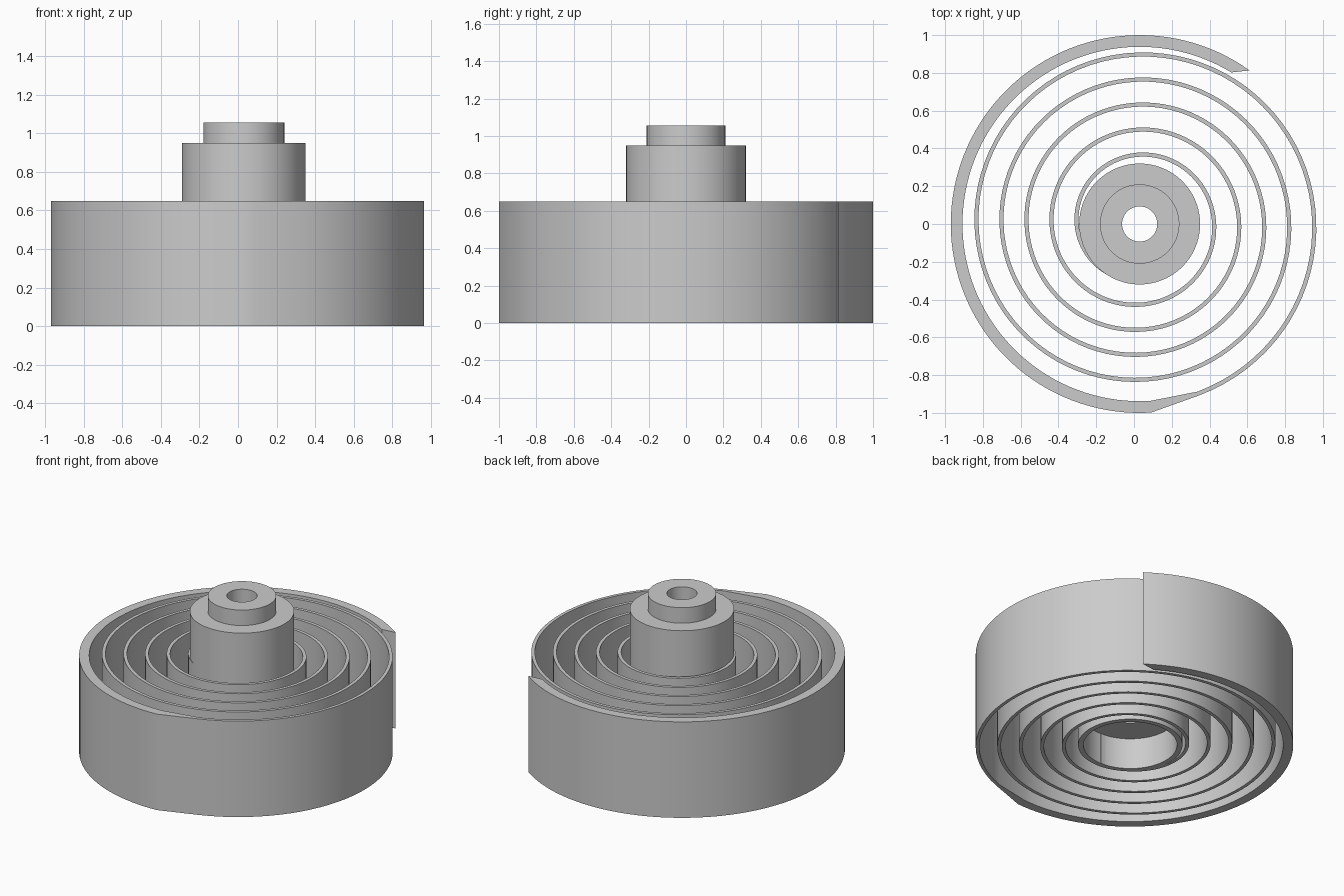
import bpy, bmesh, math

cube = bpy.data.objects.get("Cube")
if cube:
    bpy.data.objects.remove(cube)

HUB_X = 0.03
SPRING_HEIGHT = 0.65

grey = bpy.data.materials.new("plain grey")
grey.use_nodes = True
grey.diffuse_color = (0.6, 0.6, 0.6, 1)
grey.node_tree.nodes["Principled BSDF"].inputs["Base Color"].default_value = grey.diffuse_color


def finish(bm, name):
    """Turn a bmesh into a smooth-shaded object with sharp edges kept."""
    bmesh.ops.recalc_face_normals(bm, faces=bm.faces)
    mesh = bpy.data.meshes.new(name)
    bm.to_mesh(mesh)
    bm.free()
    mesh.materials.append(grey)
    obj = bpy.data.objects.new(name, mesh)
    bpy.context.collection.objects.link(obj)
    bpy.ops.object.select_all(action="DESELECT")
    obj.select_set(True)
    bpy.context.view_layer.objects.active = obj
    bpy.ops.object.shade_smooth_by_angle(angle=math.radians(30))
    return obj


def lathe(name, profile, x, steps=96):
    """Revolve a closed (radius, height) profile about a vertical axis."""
    bm = bmesh.new()
    verts = [bm.verts.new((r, 0, z)) for r, z in profile]
    edges = [bm.edges.new((a, b)) for a, b in zip(verts, verts[1:] + verts[:1])]
    bmesh.ops.spin(bm, geom=verts + edges, cent=(0, 0, 0), axis=(0, 0, 1),
                   angle=math.tau, steps=steps, use_duplicate=False)
    bmesh.ops.remove_doubles(bm, verts=bm.verts, dist=1e-4)
    finish(bm, name).location.x = x


def polar(radius, angle, cx=HUB_X, cy=0.0):
    return cx + radius * math.cos(angle), cy + radius * math.sin(angle)


# Stepped hub, hollow below, with a bore through the top
lathe("hub", [(0.287, 0), (0.32, 0), (0.32, 0.95), (0.21, 0.95), (0.21, 1.055),
              (0.093, 1.055), (0.093, 0.21), (0.287, 0.21)], HUB_X)

# Thin spiral strip: pairs of inner and outer plan points, winding clockwise
pairs = []
START, END, STEPS = -0.25, 4.697, 420
for i in range(STEPS + 1):
    turn = START + (END - START) * i / STEPS
    angle = math.pi - turn * math.tau
    outer = 0.342 + 0.1325 * turn
    pairs.append([polar(r, angle, 0.027, 0.003) for r in (outer - 0.022, outer)])

# Thick outer end of the strip, cut off at a slant
FIRST, LAST_IN, LAST_OUT = (math.radians(a) for a in (-86.5, -301.2, -305.6))
for i in range(81):
    f = i / 80
    pairs.append([polar(0.938, FIRST + (LAST_IN - FIRST) * f),
                  polar(1.0, FIRST + (LAST_OUT - FIRST) * f)])

# Extrude the whole strip to its height
bm = bmesh.new()
rings = []
for (ix, iy), (ox, oy) in pairs:
    rings.append([bm.verts.new(p) for p in ((ix, iy, 0), (ox, oy, 0),
                  (ox, oy, SPRING_HEIGHT), (ix, iy, SPRING_HEIGHT))])
for a, b in zip(rings, rings[1:]):
    for k in range(4):
        n = (k + 1) % 4
        bm.faces.new((a[k], a[n], b[n], b[k]))
bm.faces.new(rings[0])
bm.faces.new(rings[-1])
finish(bm, "spiral_spring")
